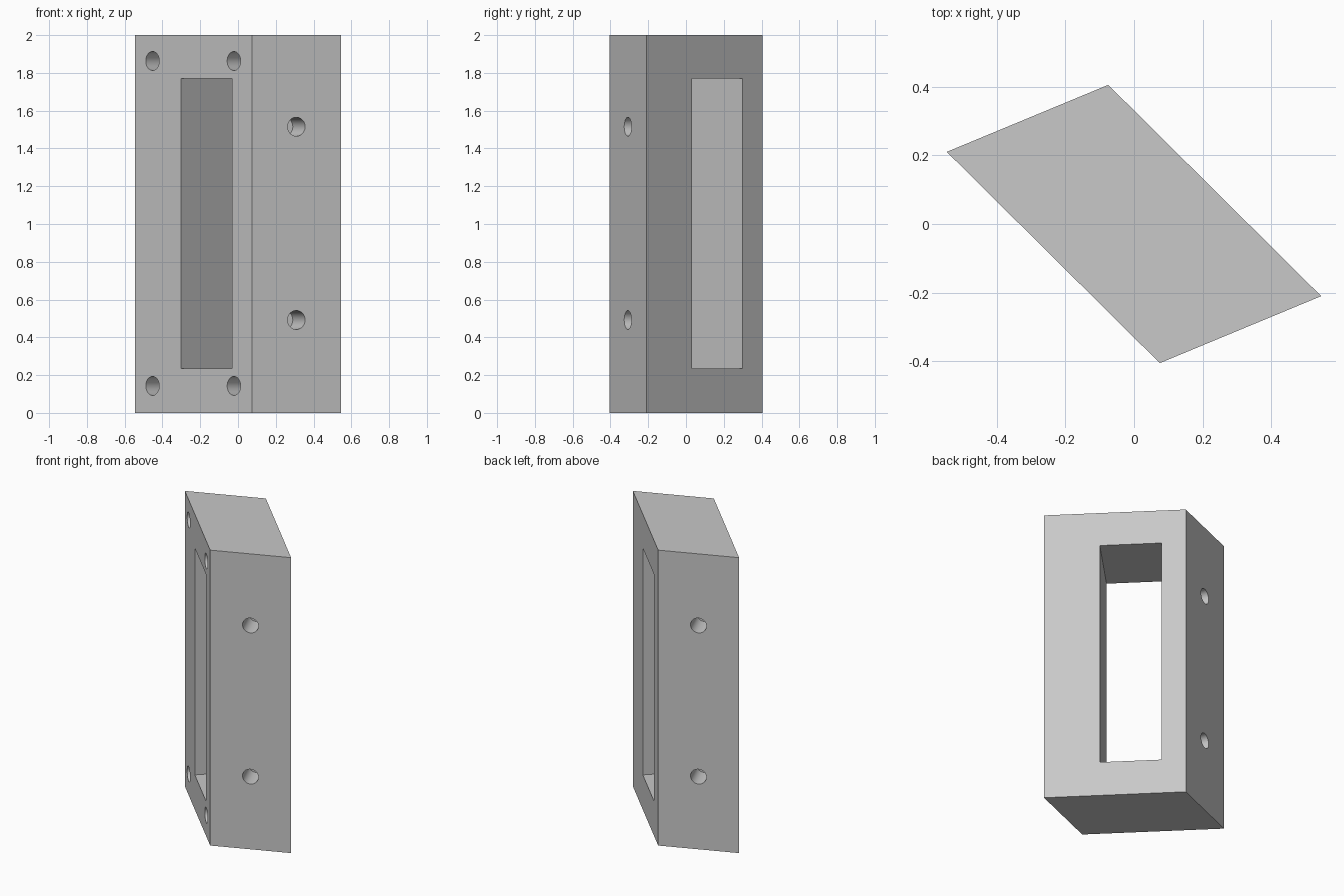
import bpy
import bmesh
import math
from mathutils import Matrix, Vector

if "Cube" in bpy.data.objects:
    bpy.data.objects.remove(bpy.data.objects["Cube"], do_unlink=True)

HEIGHT = 2.0
HOLE_RADIUS = 0.05
HOLE_DEPTH = 0.17
OUTLINE = [(-0.545, 0.21), (0.075, -0.405), (0.545, -0.21), (-0.075, 0.405)]

grey = bpy.data.materials.new("plain grey")
grey.use_nodes = True
colour = (0.58, 0.58, 0.58, 1)
grey.diffuse_color = colour
grey.node_tree.nodes["Principled BSDF"].inputs["Base Color"].default_value = colour


def make_object(name, bm):
    bmesh.ops.recalc_face_normals(bm, faces=bm.faces[:])
    mesh = bpy.data.meshes.new(name)
    bm.to_mesh(mesh)
    bm.free()
    mesh.materials.append(grey)
    obj = bpy.data.objects.new(name, mesh)
    bpy.context.collection.objects.link(obj)
    return obj


def cut(body, cutter):
    """Subtract the cutter from the body, then discard it."""
    cutter.hide_render = True
    mod = body.modifiers.new("cut", 'BOOLEAN')
    mod.operation = 'DIFFERENCE'
    mod.solver = 'EXACT'
    mod.object = cutter
    bpy.context.view_layer.objects.active = body
    bpy.ops.object.modifier_apply(modifier=mod.name)
    bpy.data.objects.remove(cutter, do_unlink=True)


def drill(body, position, outward):
    """Blind round hole, square to the face at this position."""
    normal = Vector(outward).normalized()
    overshoot = 0.05
    centre = Vector(position) + normal * (overshoot - HOLE_DEPTH) / 2
    turn = normal.to_track_quat('Z', 'Y').to_matrix().to_4x4()
    bm = bmesh.new()
    bmesh.ops.create_cone(bm, cap_ends=True, segments=48,
                          radius1=HOLE_RADIUS, radius2=HOLE_RADIUS,
                          depth=HOLE_DEPTH + overshoot,
                          matrix=Matrix.Translation(centre) @ turn)
    cut(body, make_object("hole_cutter", bm))


# Slanted block
bm = bmesh.new()
base = bm.faces.new([bm.verts.new((x, y, 0)) for x, y in OUTLINE])
top = bmesh.ops.extrude_face_region(bm, geom=[base])["geom"]
bmesh.ops.translate(bm, vec=(0, 0, HEIGHT),
                    verts=[v for v in top if isinstance(v, bmesh.types.BMVert)])
block = make_object("slanted_block", bm)

# Tall window straight through the wide faces
bm = bmesh.new()
bmesh.ops.create_cube(bm, size=1, matrix=(
    Matrix.Translation((0, 0, 1.0025))
    @ Matrix.Rotation(math.radians(-45), 4, 'Z')
    @ Matrix.Diagonal((0.38, 1, 1.535, 1))))
cut(block, make_object("window_cutter", bm))

# Four corner holes in the wide front face
for x in (-0.452, -0.023):
    for z in (0.143, 1.863):
        drill(block, (x, -0.333 - x, z), (-1, -1, 0))

# Two holes in each narrow face
for side in (1, -1):
    for z in (0.492, 1.515):
        drill(block, (side * 0.309, side * -0.308, z),
              (side * 0.195, side * -0.47, 0))

bpy.ops.object.select_all(action='DESELECT')
block.select_set(True)
bpy.context.view_layer.objects.active = block
bpy.ops.object.shade_smooth_by_angle(angle=math.radians(30))
